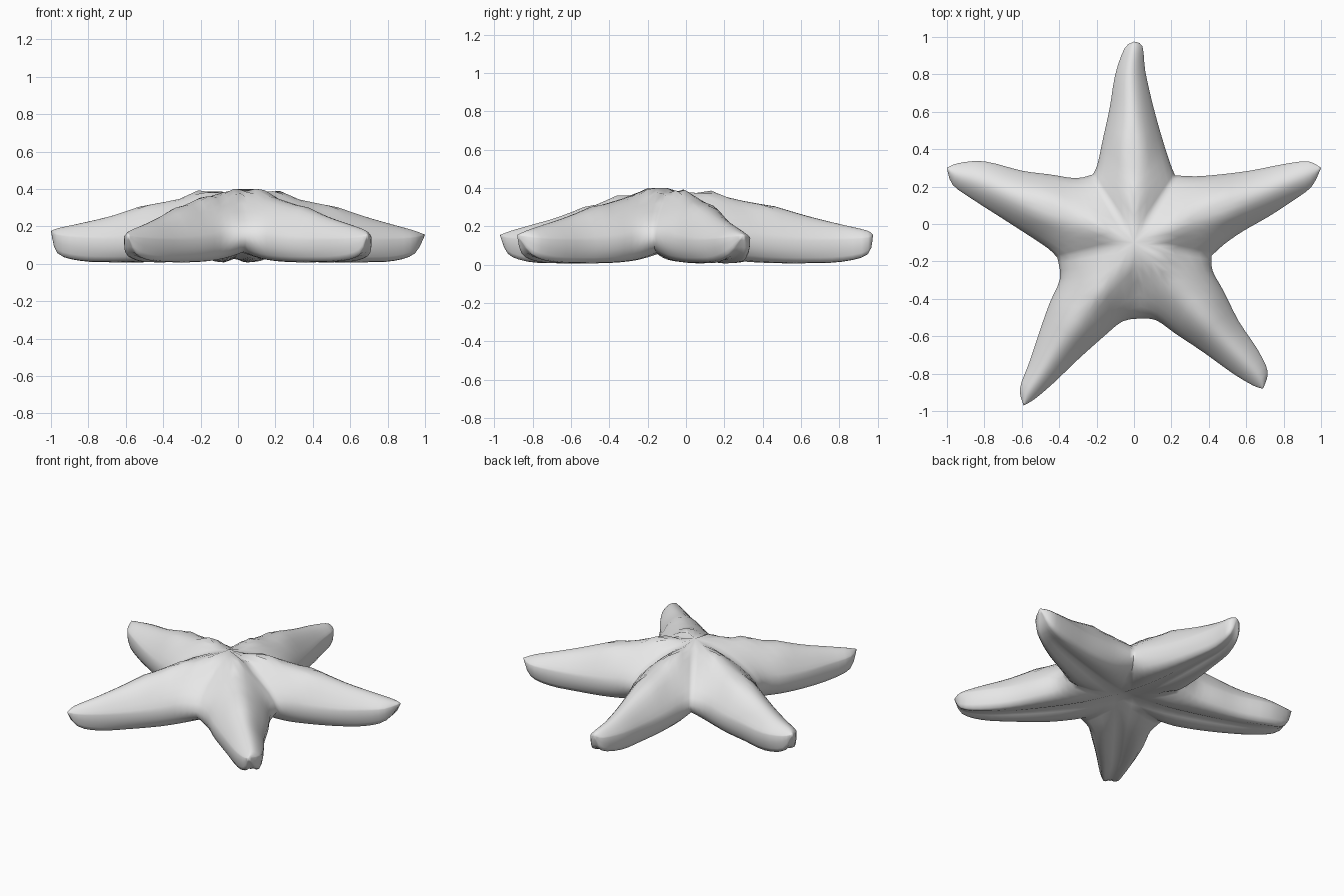
import bpy, bmesh, math
from mathutils import Vector

if "Cube" in bpy.data.objects:
    bpy.data.objects.remove(bpy.data.objects["Cube"])

CENTRE = Vector((0.0, -0.1))
# notches between neighbouring arms
BL, BR, R, F, L = (-.22, .265), (.22, .26), (.415, -.17), (.04, -.505), (-.41, -.18)

# each arm: outline of one side, outline of the other side, tip, lift of the tip
ARMS = [
    ([BL, (-.195, .32), (-.165, .46), (-.13, .62), (-.1, .8), (-.05, .94)],
     [BR, (.195, .32), (.15, .46), (.1, .64), (.06, .82), (.045, .95)], (0, .975), 0),
    ([BR, (.33, .255), (.46, .265), (.62, .285), (.8, .32), (.93, .335)],
     [R, (.48, -.11), (.58, -.04), (.72, .04), (.85, .125), (.95, .2)], (1, .3), 0),
    ([R, (.42, -.25), (.48, -.36), (.56, -.52), (.66, -.67), (.715, -.79)],
     [F, (.12, -.515), (.22, -.585), (.37, -.685), (.53, -.8), (.64, -.865)], (.69, -.88), 0),
    ([F, (-.06, -.52), (-.16, -.6), (-.3, -.725), (-.43, -.85), (-.53, -.935)],
     [L, (-.395, -.29), (-.45, -.42), (-.5, -.56), (-.56, -.74), (-.61, -.88)], (-.59, -.97), 0),
    ([L, (-.46, -.13), (-.58, -.05), (-.72, .04), (-.86, .13), (-.97, .21)],
     [BL, (-.31, .245), (-.45, .265), (-.6, .285), (-.8, .335), (-.94, .325)], (-1, .3), .02),
]
# per station from centre to tip: ridge reach, ridge, widest, belly and groove heights
REACH = [0, .55, .85, 1, 1, 1, 1]
RIDGE = [.4, .395, .33, .255, .21, .178, .155]
WIDEST = [.15, .14, .13, .125, .13, .14, .155]
BELLY = [.06, .025, .01, .008, .016, .055, .155]
GROOVE = [.1, .06, .04, .03, .028, .06, .155]
# small lumps on the top: x, y, height, radius
LUMPS = [(.12, -.17, .045, .06), (-.19, -.01, .035, .06), (-.02, -.22, .035, .06),
         (.2, -.02, .035, .06), (.0, .13, .025, .06), (-.01, -.1, .025, .05),
         (-.18, -.37, .025, .05)]
# cross-section above (reach, rise) and below (reach, blend belly to widest)
UPPER = [(0, 1), (.15, .98), (.32, .9), (.5, .76), (.68, .56), (.84, .33), (.95, .14), (1, 0)]
LOWER = [(.98, .6), (.9, .25), (.76, .03), (.5, 0), (.2, .1)]


def catmull(rows, steps):
    """Smooth the stations along an arm."""
    out = []
    for i in range(len(rows) - 1):
        a, b, c, d = (rows[max(0, min(len(rows) - 1, i + k))] for k in (-1, 0, 1, 2))
        for k in range(steps):
            t = k / steps
            out.append([.5 * (2 * q + (r - p) * t + (2 * p - 5 * q + 4 * r - s) * t * t
                              + (3 * q - p - 3 * r + s) * t ** 3)
                        for p, q, r, s in zip(a, b, c, d)])
    return out + [rows[-1]]


def half_arm(bm, side, other, tip, lift):
    """Sweep one half of an arm from the body centre to the tip."""
    rows = []
    for i in range(7):
        p, q = Vector((side + [tip])[i]), Vector((other + [tip])[i])
        ridge = CENTRE + ((p + q) / 2 - CENTRE) * REACH[i]
        up = lift * (i / 6) ** 2
        end = up if i == 6 else 0
        rows.append([*ridge, *p, RIDGE[i] + up, WIDEST[i] + up, BELLY[i] + end, GROOVE[i] + end])
    grid = []
    for rx, ry, ox, oy, h, w, b, g in catmull(rows, 3):
        section = [(f, w + (h - w) * k) for f, k in UPPER]
        section += [(f, b + (w - b) * k) for f, k in LOWER] + [(0, g)]
        grid.append([bm.verts.new((rx + (ox - rx) * f, ry + (oy - ry) * f, max(z, .005)))
                     for f, z in section])
    for m, n in zip(grid, grid[1:]):
        for j in range(len(m) - 1):
            bm.faces.new((m[j], m[j + 1], n[j + 1], n[j]))


# starfish body with five arms
bm = bmesh.new()
for left, right, tip, lift in ARMS:
    half_arm(bm, left, right, tip, lift)
    half_arm(bm, right, left, tip, lift)
bmesh.ops.remove_doubles(bm, verts=bm.verts, dist=.0008)

# soften the valleys between the arms, then raise the lumps
top = [v for v in bm.verts
       if v.co.z > .165 and (v.co.xy - CENTRE).length < .5]
for _ in range(14):
    bmesh.ops.smooth_vert(bm, verts=top, factor=.5,
                          use_axis_x=False, use_axis_y=False, use_axis_z=True)
for v in top:
    v.co.z += sum(a * math.exp(-((v.co.x - x) ** 2 + (v.co.y - y) ** 2) / r ** 2)
                  for x, y, a, r in LUMPS)

bmesh.ops.recalc_face_normals(bm, faces=bm.faces)
mesh = bpy.data.meshes.new("starfish_body")
bm.to_mesh(mesh)
bm.free()
body = bpy.data.objects.new("starfish_body", mesh)
bpy.context.collection.objects.link(body)

grey = bpy.data.materials.new("light_grey")
grey.diffuse_color = (.8, .8, .8, 1)
grey.use_nodes = True
grey.node_tree.nodes["Principled BSDF"].inputs["Base Color"].default_value = grey.diffuse_color
mesh.materials.append(grey)

bpy.context.view_layer.objects.active = body
body.select_set(True)
bpy.ops.object.shade_smooth_by_angle(angle=math.radians(60))
